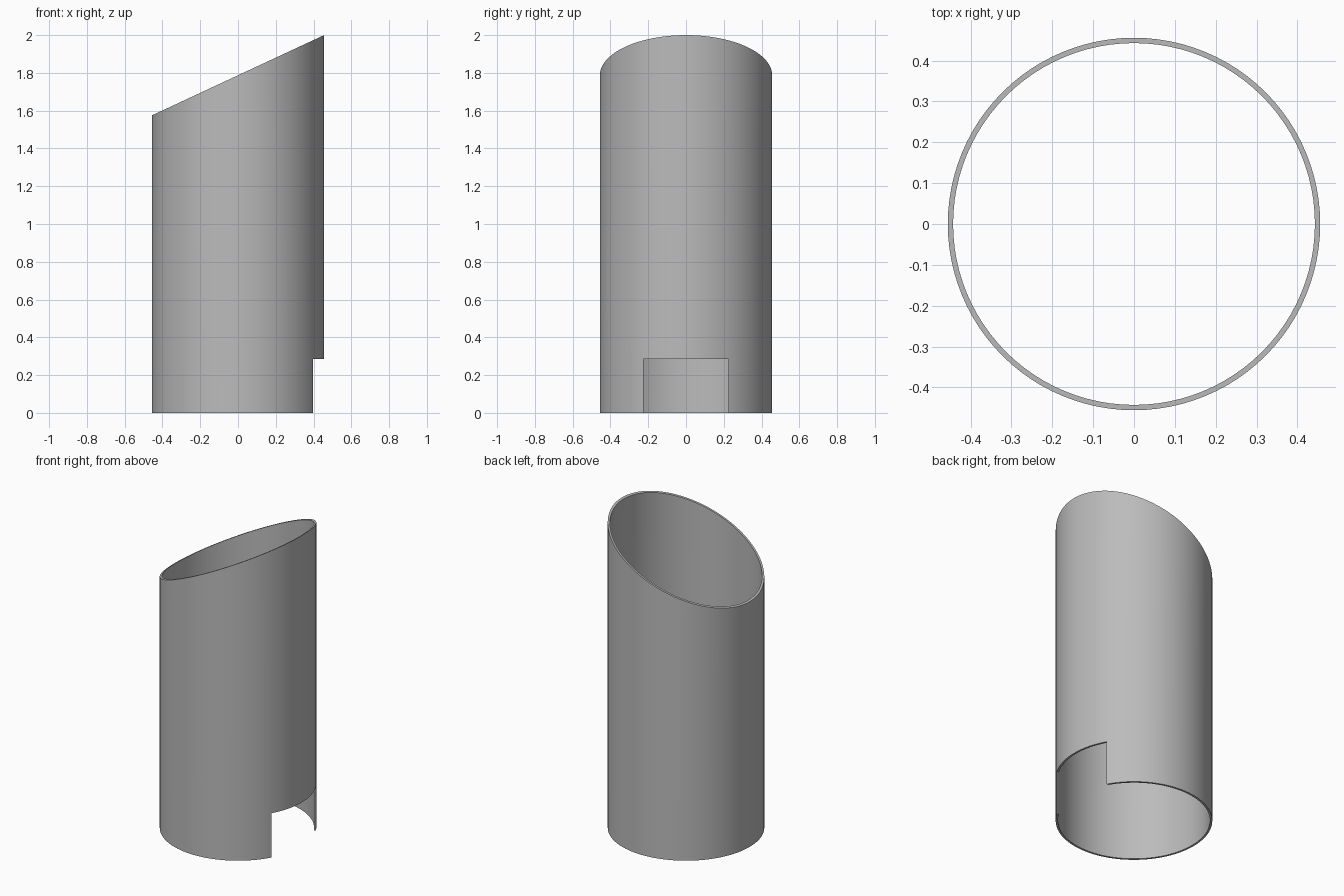
import bpy
import bmesh
from math import cos, sin, tau

OUTER, INNER = 0.456, 0.443
LOW, HIGH = 1.575, 2.0
SIDES = 96
NOTCH_HALF, NOTCH_TOP = 0.225, 0.285

cube = bpy.data.objects.get("Cube")
if cube:
    bpy.data.objects.remove(cube)


def add_object(name, bm):
    mesh = bpy.data.meshes.new(name)
    bmesh.ops.recalc_face_normals(bm, faces=bm.faces)
    bm.to_mesh(mesh)
    bm.free()
    obj = bpy.data.objects.new(name, mesh)
    bpy.context.collection.objects.link(obj)
    return obj


def slant(x):
    return LOW + (HIGH - LOW) * (x + OUTER) / (2 * OUTER)


# Hollow tube with a slanted mouth
bm = bmesh.new()
columns = []
for i in range(SIDES):
    c, s = cos(tau * i / SIDES), sin(tau * i / SIDES)
    columns.append([bm.verts.new((r * c, r * s, slant(r * c) if top else 0))
                    for r, top in ((OUTER, 0), (OUTER, 1), (INNER, 1), (INNER, 0))])
for i, a in enumerate(columns):
    b = columns[(i + 1) % SIDES]
    for k in range(4):
        n = (k + 1) % 4
        bm.faces.new((a[k], b[k], b[n], a[n]))
tube = add_object("slanted_tube", bm)

# Rectangular notch through the left wall at the foot
bm = bmesh.new()
bmesh.ops.create_cube(bm, size=1)
for v in bm.verts:
    v.co.x = 0.2 if v.co.x < 0 else 0.6
    v.co.y = NOTCH_HALF if v.co.y > 0 else -NOTCH_HALF
    v.co.z = NOTCH_TOP if v.co.z > 0 else -0.1
cutter = add_object("notch_cutter", bm)
cutter.hide_render = True

cut = tube.modifiers.new("notch", "BOOLEAN")
cut.operation = "DIFFERENCE"
cut.solver = "EXACT"
cut.object = cutter
bpy.ops.object.select_all(action="DESELECT")
tube.select_set(True)
bpy.context.view_layer.objects.active = tube
bpy.ops.object.modifier_apply(modifier=cut.name)
bpy.data.objects.remove(cutter)

# Plain grey finish, smooth walls with crisp rims
grey = bpy.data.materials.new("plain_grey")
grey.use_nodes = True
colour = (0.5, 0.5, 0.5, 1)
grey.diffuse_color = colour
grey.node_tree.nodes["Principled BSDF"].inputs["Base Color"].default_value = colour
tube.data.materials.clear()
tube.data.materials.append(grey)
bpy.ops.object.shade_smooth_by_angle(angle=0.5)
